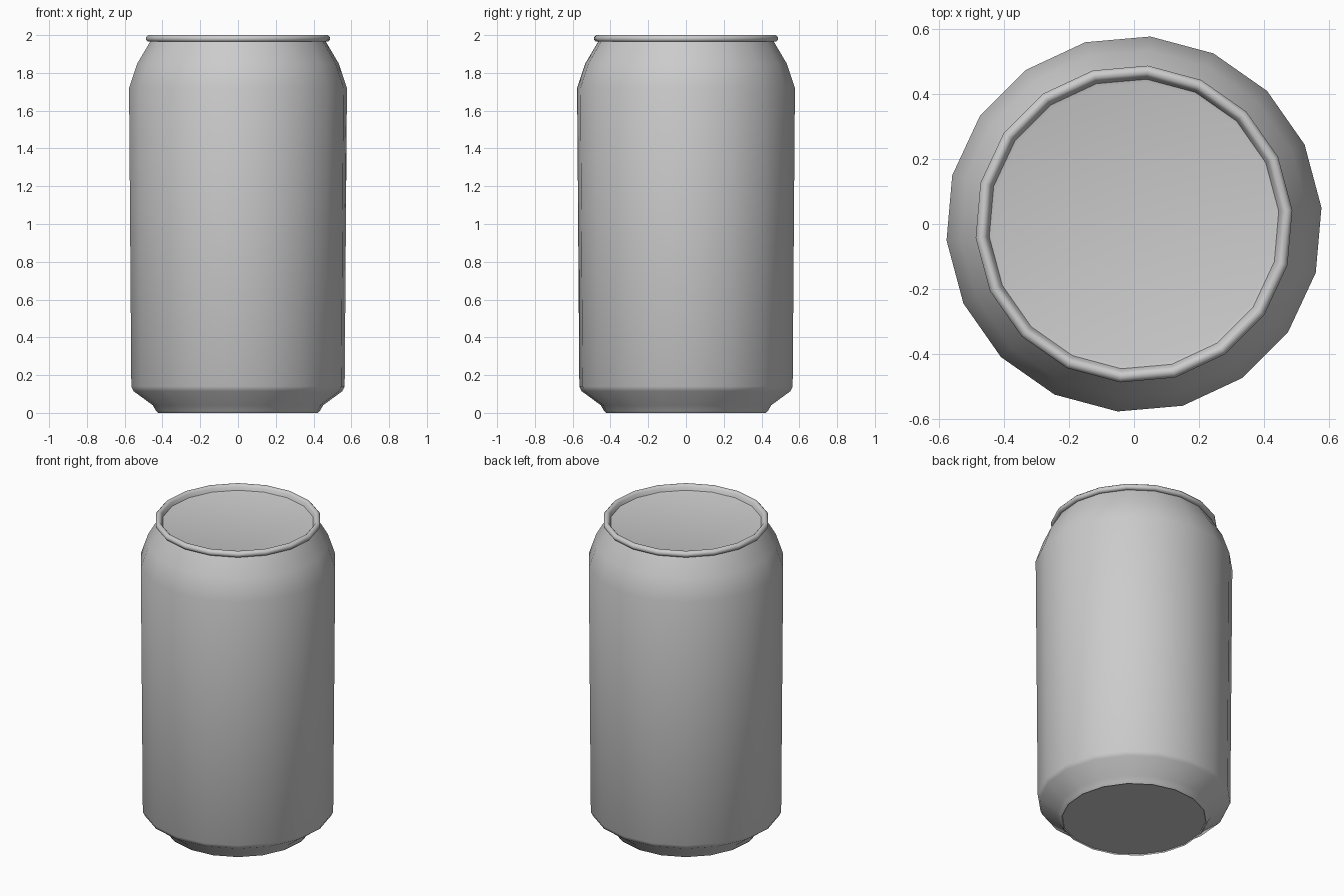
import bpy, bmesh, math
from mathutils import Matrix, Vector

if "Cube" in bpy.data.objects:
    bpy.data.objects.remove(bpy.data.objects["Cube"])

SIDES = 18


def lathe(name, profile, sharp=35):
    """Spin an (r, z) profile around z; open ends are closed with flat caps."""
    bm = bmesh.new()
    rings = []
    for r, z in profile:
        rings.append([bm.verts.new((r * math.cos(a), r * math.sin(a), z))
                      for a in (math.radians(5 + i * 360 / SIDES) for i in range(SIDES))])
    for low, high in zip(rings, rings[1:]):
        for i in range(SIDES):
            j = (i + 1) % SIDES
            bm.faces.new((low[i], low[j], high[j], high[i]))
    bm.faces.new(rings[0][::-1])
    bm.faces.new(rings[-1])
    bmesh.ops.recalc_face_normals(bm, faces=bm.faces)
    mesh = bpy.data.meshes.new(name)
    bm.to_mesh(mesh)
    bm.free()
    ob = bpy.data.objects.new(name, mesh)
    bpy.context.collection.objects.link(ob)
    bpy.ops.object.select_all(action='DESELECT')
    ob.select_set(True)
    bpy.context.view_layer.objects.active = ob
    bpy.ops.object.shade_smooth_by_angle(angle=math.radians(sharp))
    return ob


# base, foot chamfer, wall, shoulder, rolled rim and recessed lid in one skin
lathe("can_body", [
    (0.422, 0.008), (0.425, 0.0), (0.437, 0.012), (0.452, 0.04),
    (0.555, 0.115), (0.567, 0.14),
    (0.579, 1.72), (0.535, 1.85), (0.467, 1.965),
    (0.480, 1.965), (0.489, 1.975), (0.489, 1.988), (0.478, 2.0),
    (0.464, 2.0), (0.455, 1.99), (0.447, 1.968), (0.436, 1.965),
], sharp=50)
